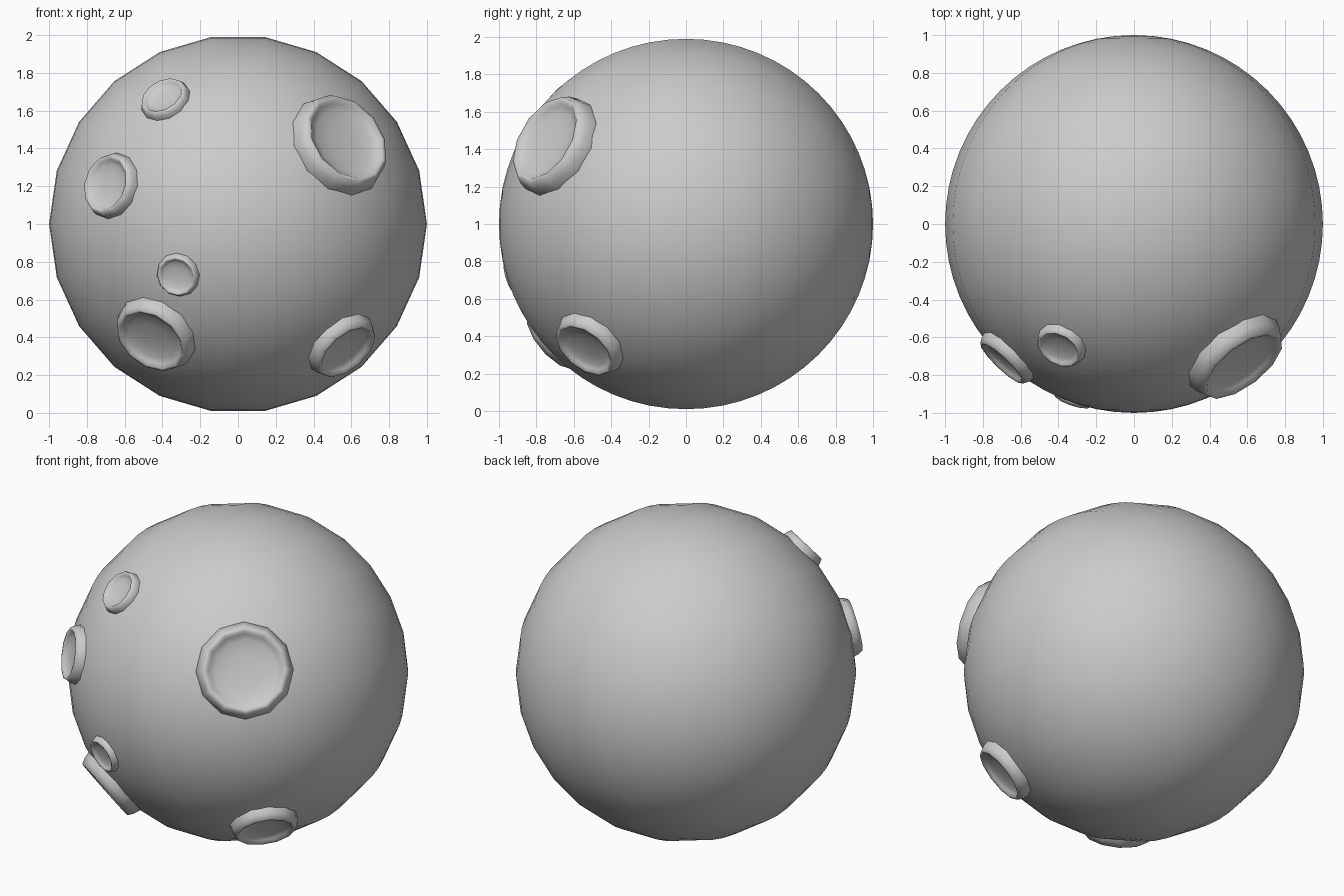
import bpy, bmesh, math
from mathutils import Vector, Matrix

if "Cube" in bpy.data.objects:
    bpy.data.objects.remove(bpy.data.objects["Cube"])

CENTRE = Vector((0, 0, 1))
SIDES = 12


def add_object(name, bm):
    bmesh.ops.recalc_face_normals(bm, faces=bm.faces)
    for f in bm.faces:
        f.smooth = True
    mesh = bpy.data.meshes.new(name)
    bm.to_mesh(mesh)
    bm.free()
    obj = bpy.data.objects.new(name, mesh)
    bpy.context.collection.objects.link(obj)
    return obj


# Globe: poles point front and back, 22 sides seen from the front
bm = bmesh.new()
bmesh.ops.create_uvsphere(bm, u_segments=22, v_segments=32, radius=1.0)
turn = Matrix.Rotation(math.pi / 2, 4, 'X') @ Matrix.Rotation(math.pi / 2, 4, 'Z')
bmesh.ops.transform(bm, matrix=Matrix.Translation(CENTRE) @ turn, verts=bm.verts)
add_object("globe", bm)


# Crater: a lathed raised rim with a shallow dished floor
def crater(name, direction, radius):
    n = Vector(direction).normalized()
    base = math.sqrt(0.995 ** 2 - radius ** 2)
    floor = (1.003 - base) / radius
    drop = 0.33 - floor
    profile = [(1.0, -0.12), (1.0, 0.02), (0.96, 0.18), (0.88, 0.33), (0.81, 0.33),
               (0.75, floor + 0.6 * drop), (0.62, floor + 0.28 * drop),
               (0.35, floor + 0.08 * drop)]
    bm = bmesh.new()
    rings = []
    for r, h in profile:
        rings.append([bm.verts.new((r * math.cos(a), r * math.sin(a), h))
                      for a in (2 * math.pi * i / SIDES for i in range(SIDES))])
    for lower, upper in zip(rings, rings[1:]):
        for i in range(SIDES):
            j = (i + 1) % SIDES
            bm.faces.new((lower[i], lower[j], upper[j], upper[i]))
    mid = bm.verts.new((0, 0, floor))
    for i in range(SIDES):
        bm.faces.new((rings[-1][i], rings[-1][(i + 1) % SIDES], mid))
    bm.faces.new(rings[0][::-1])
    place = (Matrix.Translation(CENTRE + n * base)
             @ n.to_track_quat('Z', 'Y').to_matrix().to_4x4()
             @ Matrix.Scale(radius, 4))
    bmesh.ops.transform(bm, matrix=place, verts=bm.verts)
    add_object(name, bm)


crater("crater_upper_right", (0.55, -0.715, 0.43), 0.287)
crater("crater_top_left", (-0.387, -0.645, 0.66), 0.138)
crater("crater_left", (-0.675, -0.71, 0.205), 0.178)
crater("crater_small", (-0.318, -0.908, -0.27), 0.119)
crater("crater_lower_left", (-0.445, -0.68, -0.595), 0.228)
crater("crater_lower_right", (0.555, -0.52, -0.648), 0.203)
